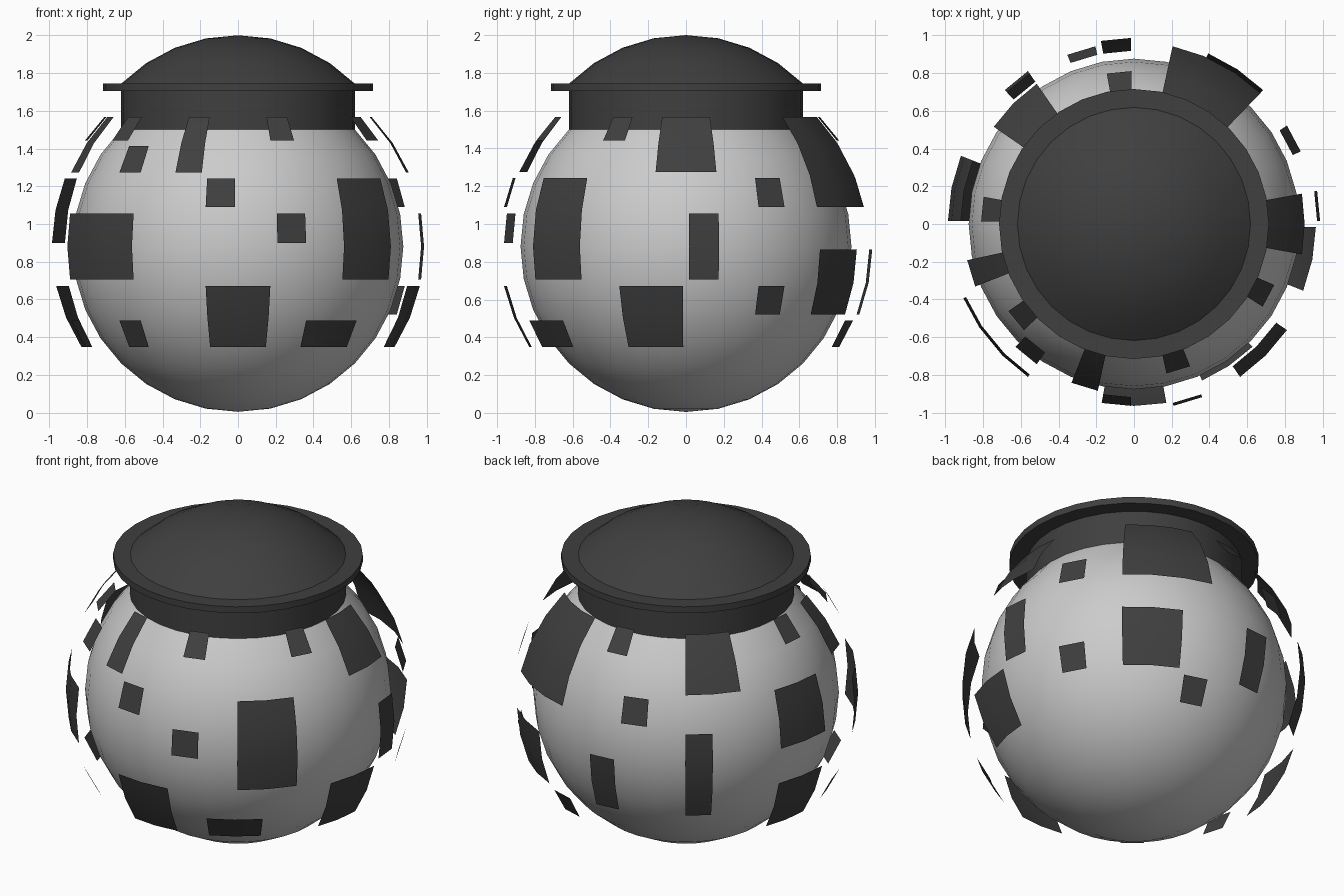
import bpy, bmesh
from math import sin, cos, radians, pi

if "Cube" in bpy.data.objects:
    bpy.data.objects.remove(bpy.data.objects["Cube"])

SEG = 32
STEP = 360 / SEG          # one panel cell, in degrees
CENTRE = 0.881            # height of the globe centre
R_BODY, R_SHELL = 0.876, 0.986

dark = bpy.data.materials.new("dark_grey")
dark.diffuse_color = (0.05, 0.05, 0.05, 1)
dark.use_nodes = True
dark.node_tree.nodes["Principled BSDF"].inputs["Base Color"].default_value = dark.diffuse_color


def finish(bm, name, mat=None, angle=35):
    me = bpy.data.meshes.new(name)
    bm.to_mesh(me)
    bm.free()
    ob = bpy.data.objects.new(name, me)
    bpy.context.collection.objects.link(ob)
    if mat:
        me.materials.append(mat)
    bpy.ops.object.select_all(action='DESELECT')
    ob.select_set(True)
    bpy.context.view_layer.objects.active = ob
    bpy.ops.object.shade_smooth_by_angle(angle=radians(angle))
    return ob


def lathe(name, profile, mat=None):
    """Revolve (radius, z) points around the z axis."""
    bm = bmesh.new()
    vs = [bm.verts.new((r, 0, z)) for r, z in profile]
    es = [bm.edges.new(p) for p in zip(vs, vs[1:])]
    bmesh.ops.spin(bm, geom=vs + es, cent=(0, 0, 0), axis=(0, 0, 1),
                   angle=2 * pi, steps=SEG, use_merge=True)
    bmesh.ops.remove_doubles(bm, verts=bm.verts, dist=1e-4)
    bmesh.ops.recalc_face_normals(bm, faces=bm.faces)
    return finish(bm, name, mat)


def arc(r, centre, lat0, lat1, n):
    lats = [radians(lat0 + (lat1 - lat0) * i / n) for i in range(n + 1)]
    return [(r * cos(a), centre + r * sin(a)) for a in lats]


# Globe body, open at the neck
lathe("globe_body", arc(R_BODY, CENTRE, -90, 45, 12))

# Neck, flange and domed lid
lathe("neck", [(0.62, 1.5), (0.62, 1.725)], dark)
lathe("lid_flange", [(0.60, 1.705), (0.715, 1.705), (0.715, 1.745),
                     (0.60, 1.745), (0.60, 1.705)], dark)
lathe("lid_dome", arc(R_BODY, 2 - R_BODY, 45, 90, 4), dark)

# Floating panels: first column (from the front, towards +x), columns, first row, rows
PANELS = [
    (-1, 2, -3, 2), (1, 1, 0, 1), (-1, 1, 1, 1), (-2, 1, 2, 2), (1, 1, 3, 1),
    (-4, 1, 2, 1), (-5, 1, 3, 1), (-6, 3, -1, 2), (-4, 1, -3, 1), (2, 2, -3, 1),
    (3, 2, -1, 3), (10, 1, -2, 1), (10, 1, 1, 1), (8, 1, -1, 2), (6, 2, -3, 2),
    (7, 2, 2, 2), (5, 1, 3, 1), (12, 3, 1, 3), (12, 2, -2, 2), (14, 1, -3, 1),
    (16, 1, -2, 2), (16, 1, 3, 1), (17, 1, 1, 1), (19, 2, 2, 2), (19, 1, -2, 3),
    (22, 2, 0, 2), (23, 1, 3, 1), (25, 1, 2, 2), (22, 2, -3, 2), (25, 1, -3, 1),
]
GAP = 1.0


def cell_angles(first, count):
    a = [STEP * (first + i) for i in range(count + 1)]
    a[0] += GAP
    a[-1] -= GAP
    return [radians(x) for x in a]


def panel(name, col, cols, row, rows):
    bm = bmesh.new()
    grid = [[bm.verts.new((R_SHELL * cos(p) * sin(a), -R_SHELL * cos(p) * cos(a),
                           CENTRE + R_SHELL * sin(p)))
             for a in cell_angles(col, cols)] for p in cell_angles(row, rows)]
    for lo, hi in zip(grid, grid[1:]):
        for i in range(cols):
            bm.faces.new((lo[i], lo[i + 1], hi[i + 1], hi[i]))
    finish(bm, name, dark)


for n, spec in enumerate(PANELS, 1):
    panel(f"shell_panel_{n:02d}", *spec)
